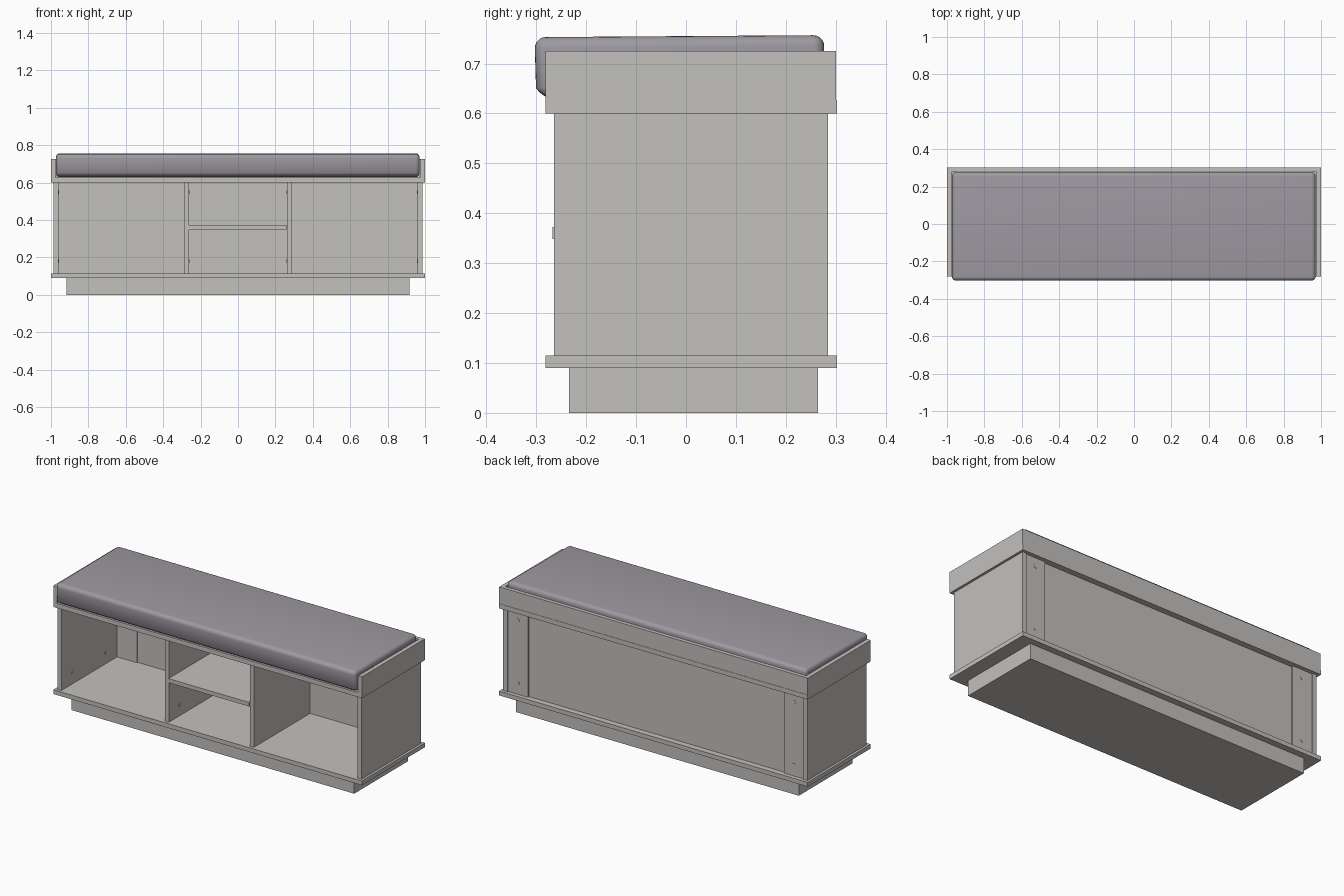
import bpy, bmesh, math
from mathutils import Matrix

if "Cube" in bpy.data.objects:
    bpy.data.objects.remove(bpy.data.objects["Cube"])


def material(name, rgb):
    m = bpy.data.materials.new(name)
    m.diffuse_color = (*rgb, 1.0)
    m.use_nodes = True
    m.node_tree.nodes["Principled BSDF"].inputs["Base Color"].default_value = m.diffuse_color
    return m


WOOD = material("pale grey wood", (0.545, 0.533, 0.515))
FABRIC = material("mauve grey fabric", (0.345, 0.322, 0.360))


def finish(bm, name, mat):
    mesh = bpy.data.meshes.new(name)
    bm.to_mesh(mesh)
    bm.free()
    obj = bpy.data.objects.new(name, mesh)
    bpy.context.collection.objects.link(obj)
    mesh.materials.append(mat)
    return obj


def box(name, x, y, z, mat=WOOD):
    """Box from (min, max) pairs on each axis."""
    bm = bmesh.new()
    bmesh.ops.create_cube(bm, size=1.0)
    for v in bm.verts:
        v.co = [r[0] if c < 0 else r[1] for c, r in zip(v.co, (x, y, z))]
    return finish(bm, name, mat)


def disc(name, loc, axis, radius=0.011, depth=0.006):
    """Small screw cap lying along the x or y axis."""
    bm = bmesh.new()
    rot = Matrix.Rotation(math.pi / 2, 4, 'Y' if axis == 'x' else 'X')
    bmesh.ops.create_cone(bm, cap_ends=True, segments=16, radius1=radius,
                          radius2=radius, depth=depth,
                          matrix=Matrix.Translation(loc) @ rot)
    return finish(bm, name, WOOD)


def span(s, a, b):
    """Range a..b mirrored to side s."""
    return (a, b) if s > 0 else (-b, -a)


# plinth
box("plinth", (-0.917, 0.917), (-0.209, 0.265), (0, 0.09))
box("plinth_front", (-0.917, 0.917), (-0.234, -0.209), (0, 0.09))

# horizontal boards
box("bottom_board", (-1, 1), (-0.282, 0.303), (0.09, 0.115))
box("top_board", (-1, 1), (-0.282, 0.303), (0.60, 0.627))

# back panel
box("back_panel", (-0.835, 0.832), (0.257, 0.268), (0.115, 0.60))

# middle shelf, slightly proud of the dividers
box("middle_shelf", (-0.267, 0.260), (-0.268, 0.257), (0.348, 0.372))

# rim around the cushion
box("rim_back", (-1, 1), (0.279, 0.301), (0.627, 0.725))

for s, side in ((-1, "left"), (1, "right")):
    # outer panels, back stiles, dividers, rim ends
    box(f"side_panel_{side}", span(s, 0.959, 0.986), (-0.265, 0.285), (0.115, 0.60))
    box(f"back_stile_{side}", span(s, 0.830, 0.959), (0.250, 0.279), (0.115, 0.60))
    d = span(s, 0.263, 0.288)
    box(f"divider_{side}", d, (-0.265, 0.257), (0.115, 0.60))
    box(f"rim_end_{side}", span(s, 0.976, 1.0), (-0.282, 0.279), (0.627, 0.725))
    # screw caps
    for z in (0.18, 0.55):
        disc(f"back_screw_{side}", (s * 0.895, 0.279, z), 'y', depth=0.004)
        for y in (-0.16, 0.15):
            disc(f"side_screw_{side}", (s * 0.959, y, z), 'x', depth=0.004)
            disc(f"divider_screw_{side}", (s * 0.262, y, z), 'x')

# cushion: rounded block, top rising a little to the back, front belly tucked under
cushion = box("cushion", (-0.973, 0.971), (-0.303, 0.277), (0.629, 0.755), FABRIC)
bm = bmesh.new()
bm.from_mesh(cushion.data)
bmesh.ops.bevel(bm, geom=bm.edges[:], offset=0.022, segments=5, profile=0.5,
                affect='EDGES', clamp_overlap=True)
for v in bm.verts:
    if v.co.z > 0.69:
        v.co.z += 0.002 * (v.co.y / 0.29)
    elif v.co.y < -0.25:
        v.co.y += 0.016 * max(0, (0.655 - v.co.z) / 0.026)
bm.to_mesh(cushion.data)
bm.free()
bpy.ops.object.select_all(action='DESELECT')
cushion.select_set(True)
bpy.context.view_layer.objects.active = cushion
bpy.ops.object.shade_smooth_by_angle(angle=math.radians(40))
